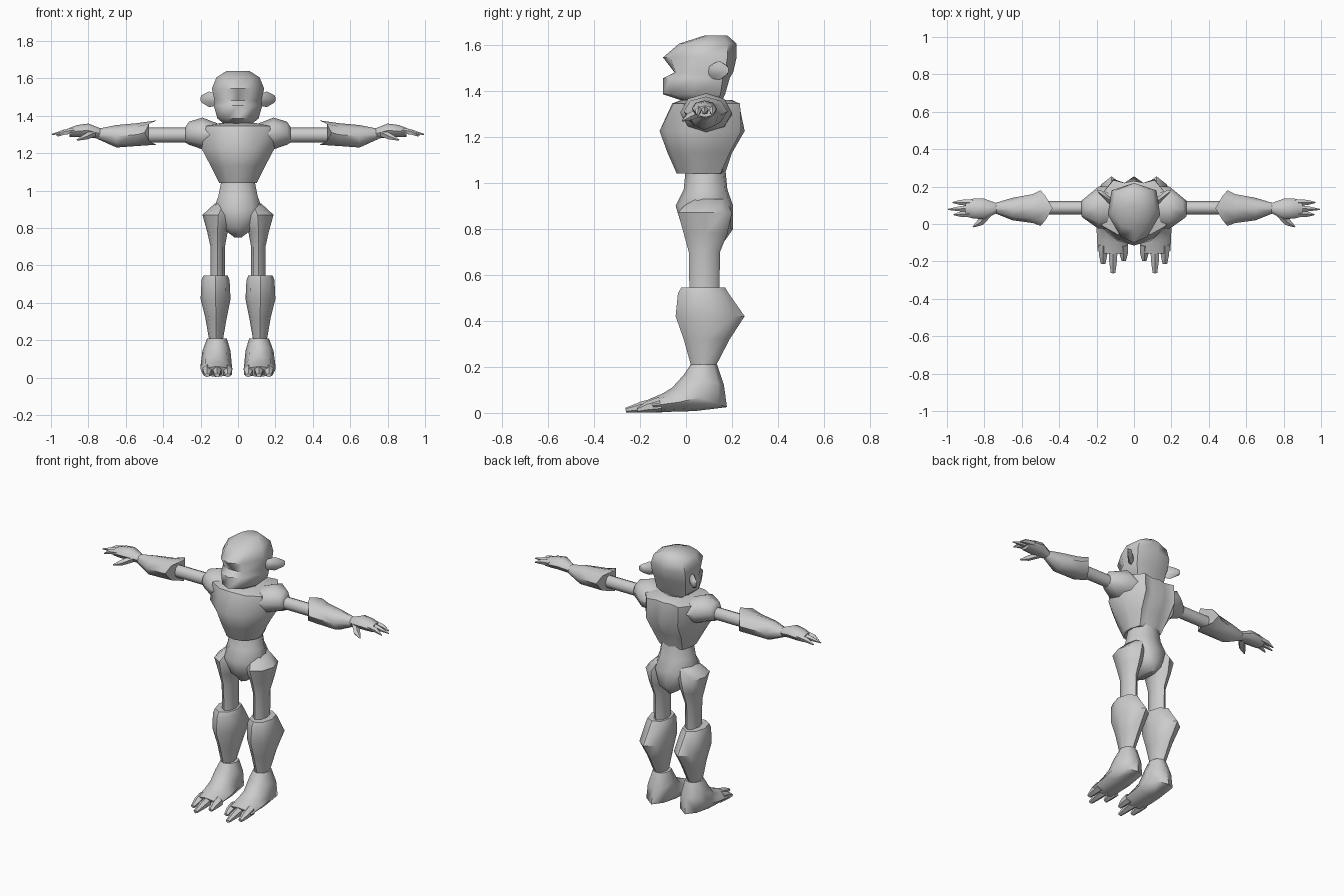
import bpy, math
from mathutils import Vector as V

skin = bpy.data.materials.new("plain grey")
skin.diffuse_color = (0.6, 0.6, 0.6, 1)


def loft(name, rings, mirror=False, angle=50):
    """Skin a list of equal-length point rings, closed at both ends."""
    n = len(rings[0])
    verts = [p for r in rings for p in r]
    faces = [(i * n + j, i * n + (j + 1) % n, (i + 1) * n + (j + 1) % n, (i + 1) * n + j)
             for i in range(len(rings) - 1) for j in range(n)]
    faces += [tuple(range(n))[::-1], tuple(range(len(verts) - n, len(verts)))]
    # orient outward by signed volume
    vol = sum(V(verts[f[0]]).dot(V(verts[f[k]]).cross(V(verts[f[k + 1]])))
              for f in faces for k in range(1, len(f) - 1))
    if vol < 0:
        faces = [f[::-1] for f in faces]
    me = bpy.data.meshes.new(name)
    me.from_pydata(verts, [], faces)
    me.materials.append(skin)
    ob = bpy.data.objects.new(name, me)
    bpy.context.collection.objects.link(ob)
    bpy.ops.object.select_all(action='DESELECT')
    ob.select_set(True)
    bpy.context.view_layer.objects.active = ob
    bpy.ops.object.shade_smooth_by_angle(angle=math.radians(angle))
    if mirror:
        ob.modifiers.new("Mirror", 'MIRROR')
    return ob


def ring(c, u, v, n=8):
    c, u, v = V(c), V(u), V(v)
    return [c + u * math.cos(2 * math.pi * k / n) + v * math.sin(2 * math.pi * k / n)
            for k in range(n)]


def body(name, levels):
    """Levels of (z, half outline front to back), mirrored across x."""
    rings = []
    for z, half in levels:
        pts = half + [(-x, y) for x, y in half[-2:0:-1]]
        rings.append([(x, y, z) for x, y in pts])
    return loft(name, rings)


def limb(name, secs, n=8):
    """Leg sections: front (y, z), back (y, z), inner x, outer x."""
    rings = []
    for fy, fz, by, bz, x0, x1 in secs:
        rings.append(ring(((x0 + x1) / 2, (fy + by) / 2, (fz + bz) / 2),
                          (0, (fy - by) / 2, (fz - bz) / 2), ((x1 - x0) / 2, 0, 0), n))
    return loft(name, rings, True)


def sleeve(name, secs, n=8):
    """Arm sections: x, bottom z, top z, front y, back y."""
    return loft(name, [ring((x, (y0 + y1) / 2, (z0 + z1) / 2), (0, 0, (z1 - z0) / 2),
                            (0, (y1 - y0) / 2, 0), n) for x, z0, z1, y0, y1 in secs], True)


def spike(name, path, n=5):
    """Tapering digit: points with side radius and height radius."""
    d = (V(path[-1][0]) - V(path[0][0])).normalized()
    side = d.cross(V((0, 0, 1))).normalized()
    up = side.cross(d)
    return loft(name, [ring(p, up * h, side * w, n) for p, w, h in path], True)


# head with brow ridge and muzzle
body("head", [
    (1.345, [(0, .02), (.04, .03), (.06, .08), (.05, .13), (0, .15)]),
    (1.385, [(0, -.10), (.06, -.07), (.11, .03), (.10, .15), (0, .17)]),
    (1.455, [(0, -.10), (.07, -.07), (.13, .04), (.11, .16), (0, .19)]),
    (1.48, [(0, -.05), (.06, -.045), (.125, .05), (.115, .17), (0, .205)]),
    (1.545, [(0, -.10), (.07, -.07), (.14, .05), (.12, .18), (0, .22)]),
    (1.605, [(0, -.03), (.07, -.01), (.115, .07), (.10, .18), (0, .22)]),
    (1.64, [(0, .08), (.04, .09), (.06, .12), (.04, .16), (0, .18)])])
loft("ear", [ring((.11, .11, 1.485), (0, 0, .03), (.01, .03, 0), 6),
             ring((.155, .145, 1.488), (0, 0, .042), (.02, .04, 0), 6),
             ring((.195, .175, 1.49), (0, 0, .02), (.005, .01, 0), 6)], True)
body("neck", [(z, [(0, .0), (.06, .03), (.08, .08), (.06, .14), (0, .16)]) for z in (1.3, 1.39)])

# chest with ridged back
body("torso", [
    (1.04, [(0, -.04), (.06, -.025), (.10, .04), (.10, .09), (.08, .15), (.04, .16), (0, .17)]),
    (1.13, [(0, -.08), (.075, -.06), (.145, .02), (.14, .11), (.10, .19), (.05, .18), (0, .20)]),
    (1.225, [(0, -.115), (.09, -.09), (.195, .0), (.19, .13), (.11, .24), (.05, .22), (0, .255)]),
    (1.345, [(0, -.06), (.09, -.055), (.17, -.01), (.18, .15), (.11, .235), (.05, .22), (0, .23)]),
    (1.36, [(0, -.02), (.06, -.01), (.10, .04), (.10, .13), (.07, .19), (.03, .19), (0, .2)])])
sleeve("shoulder", [(.10, 1.22, 1.355, -.02, .20), (.19, 1.22, 1.39, -.025, .20),
                    (.262, 1.245, 1.368, .025, .14), (.28, 1.255, 1.34, .04, .125)])

# arms
sleeve("upper_arm", [(.25, 1.257, 1.336, .05, .122), (.52, 1.257, 1.336, .05, .122)])
cuff = []
for x, z0, z1, y0, y1 in [(.475, 1.245, 1.375, -.01, .18), (.54, 1.238, 1.36, .005, .16),
                          (.65, 1.23, 1.35, .02, .14), (.75, 1.275, 1.33, .06, .11)]:
    cuff.append(ring((x, (y0 + y1) / 2, (z0 + z1) / 2), (0, 0, (z1 - z0) / 2),
                     (0, (y1 - y0) / 2, 0)))
# jagged edge around the elbow
for k, p in enumerate(cuff[0]):
    p.x += (-.04, .0, .025, .0)[k % 4]
loft("forearm_cuff", cuff, True)

# hands
sleeve("palm", [(.73, 1.275, 1.33, .06, .11), (.80, 1.285, 1.358, .025, .135),
                (.86, 1.285, 1.35, .03, .135), (.90, 1.285, 1.335, .04, .125)])
for i, (y, tip_x, tip_y, tip_z) in enumerate([(.055, .965, .05, 1.29), (.085, .995, .078, 1.30),
                                              (.115, .97, .115, 1.295)]):
    spike(f"finger_{i + 1}", [((.86, y, 1.32), .018, .02), ((.925, (y + tip_y) / 2, 1.312), .015, .015),
                              ((tip_x, tip_y, tip_z), .003, .003)])
spike("thumb", [((.775, .06, 1.305), .022, .022), ((.82, .01, 1.285), .02, .016),
                ((.86, -.015, 1.27), .004, .004)])

# waist and hips
body("pelvis", [(z, [(0, f), (w * .6, f + .02), (w, .05), (w, .11), (w * .6, b - .01), (0, b)])
                for z, f, b, w in [(1.07, 0, .17, .085), (.97, -.01, .18, .105),
                                   (.90, -.045, .205, .13), (.80, -.015, .205, .085),
                                   (.75, .03, .17, .02)]])

# legs
limb("thigh", [(.02, .93, .17, .93, .03, .125), (-.035, .87, .20, .87, .02, .19),
               (-.01, .78, .18, .78, .055, .165), (.012, .70, .148, .70, .07, .147),
               (.015, .52, .145, .52, .07, .147)])
limb("shin", [(-.02, .545, .17, .545, .055, .185), (-.035, .52, .185, .52, .045, .195),
              (-.045, .42, .255, .42, .04, .20), (-.01, .32, .19, .32, .06, .175),
              (.022, .205, .13, .205, .08, .155)])

# feet, sections turning from ankle to sole
limb("foot", [(.02, .21, .135, .21, .06, .165), (-.01, .165, .165, .12, .04, .19),
              (-.06, .11, .178, .025, .033, .20), (-.10, .085, .04, .008, .03, .20),
              (-.16, .06, -.13, .003, .032, .195)])
for i, (x, tip) in enumerate([(.055, -.195), (.112, -.262), (.165, -.212)]):
    spike(f"toe_{i + 1}", [((x, -.11, .036), .028, .034), ((x, (tip - .12) / 2, .026), .025, .024),
                           ((x, tip, .012), .014, .01)], 6)
